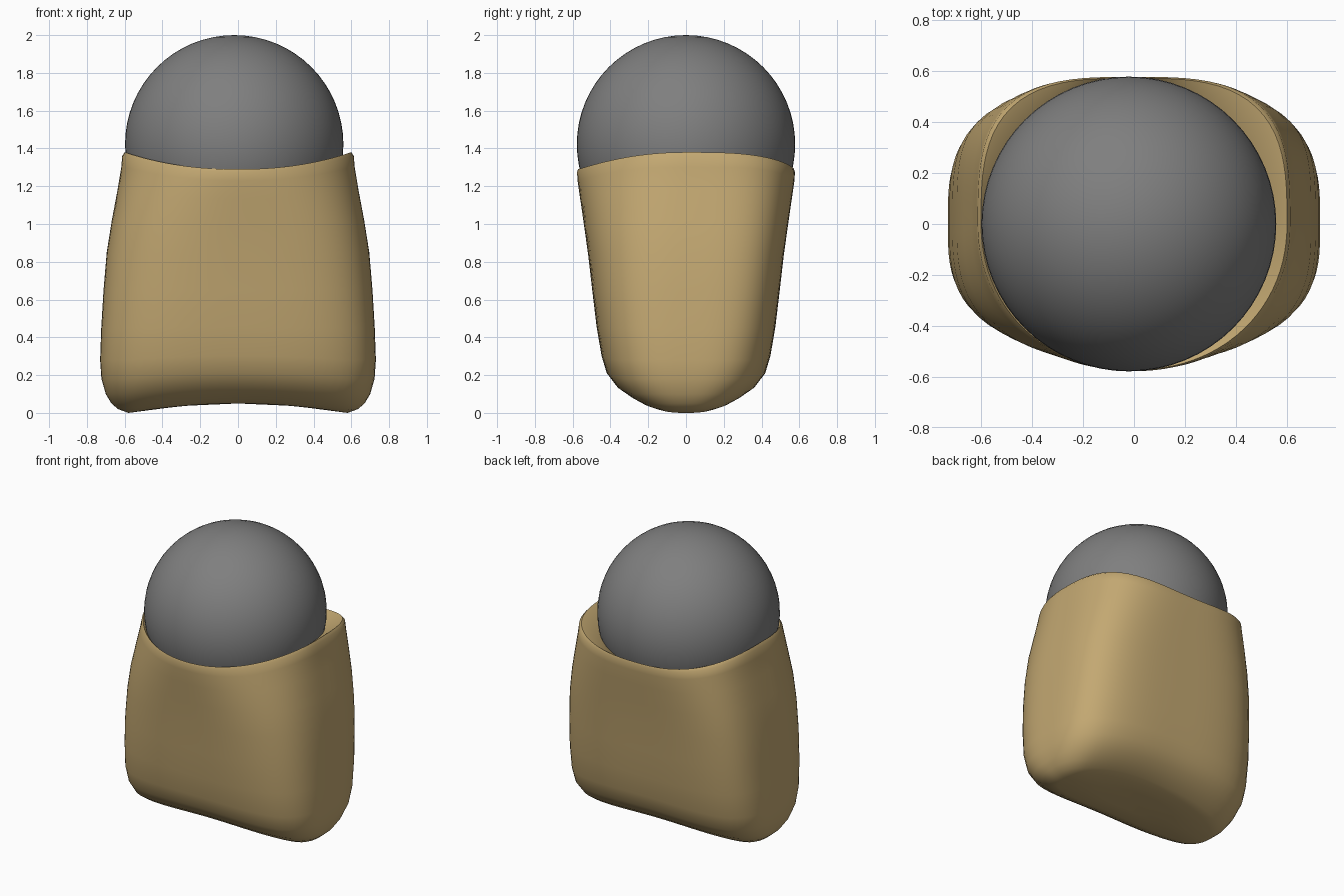
import bpy, bmesh, math

if "Cube" in bpy.data.objects:
    bpy.data.objects.remove(bpy.data.objects["Cube"], do_unlink=True)

SEGMENTS = 96
RIM = 1.38
BALL_R, BALL_X, BALL_Z = 0.578, -0.02, 1.422


def material(name, rgb):
    m = bpy.data.materials.new(name)
    m.use_nodes = True
    m.diffuse_color = (*rgb, 1)
    m.node_tree.nodes["Principled BSDF"].inputs["Base Color"].default_value = (*rgb, 1)
    return m


def finish(bm, name, mat):
    bmesh.ops.recalc_face_normals(bm, faces=bm.faces)
    mesh = bpy.data.meshes.new(name)
    bm.to_mesh(mesh)
    bm.free()
    mesh.materials.append(mat)
    obj = bpy.data.objects.new(name, mesh)
    bpy.context.collection.objects.link(obj)
    bpy.ops.object.select_all(action='DESELECT')
    obj.select_set(True)
    bpy.context.view_layer.objects.active = obj
    bpy.ops.object.shade_smooth_by_angle(angle=math.radians(40))
    return obj


tan = material("tan", (0.546, 0.392, 0.168))
grey = material("dark grey", (0.212, 0.212, 0.212))

# Body sections: height, half width, half depth, front and back squareness
sections = [
    (0.00, 0.30, 0.10, 2.6, 2.6),
    (0.00, 0.58, 0.20, 2.6, 2.6),
    (0.02, 0.635, 0.25, 2.7, 2.7),
    (0.05, 0.67, 0.30, 2.8, 2.8),
    (0.10, 0.70, 0.365, 3.0, 3.0),
    (0.18, 0.723, 0.42, 3.1, 3.3),
    (0.28, 0.73, 0.447, 3.2, 3.5),
    (0.45, 0.724, 0.473, 3.2, 3.7),
    (0.65, 0.712, 0.496, 3.1, 3.8),
    (0.85, 0.695, 0.518, 2.9, 3.8),
    (1.02, 0.668, 0.540, 2.7, 3.7),
    (1.18, 0.638, 0.560, 2.4, 3.5),
    (1.30, 0.618, 0.574, 2.2, 3.3),
    (1.36, 0.613, 0.577, 2.1, 3.2),
    (RIM, 0.600, 0.572, 2.1, 3.1),
]


def rim_dip(x):
    return 0.09 * (1 - min(1, abs(x) / 0.6) ** 2.2)


def section_ring(bm, z, a, b, front, back):
    ring = []
    for i in range(SEGMENTS):
        t = math.tau * i / SEGMENTS
        c, s = math.cos(t), math.sin(t)
        n = back if s > 0 else front
        r = (abs(c) ** n + abs(s) ** n) ** (-1 / n)
        x, y = a * c * r, b * s * r
        arch = 0.05 * max(0, 1 - (x / 0.58) ** 2) * max(0, 1 - z / 0.5)
        ring.append(bm.verts.new((x, y, z + arch - rim_dip(x) * (z / RIM) ** 4)))
    return ring


def socket_ring(bm, radius, drop):
    ring = []
    for i in range(SEGMENTS):
        t = math.tau * i / SEGMENTS
        x, y = BALL_X + radius * math.cos(t), radius * math.sin(t)
        ring.append(bm.verts.new((x, y, RIM - rim_dip(x) - drop)))
    return ring


# Body with a round socket sunk into its top
bm = bmesh.new()
rings = [section_ring(bm, *s) for s in sections]
rings += [socket_ring(bm, 0.555, 0.03), socket_ring(bm, 0.40, 0.2)]
for low, high in zip(rings, rings[1:]):
    for i in range(SEGMENTS):
        j = (i + 1) % SEGMENTS
        bm.faces.new((low[i], low[j], high[j], high[i]))
for end, height in ((rings[0], 0.05), (rings[-1], 1.05)):
    centre = bm.verts.new((0, 0, height))
    for i in range(SEGMENTS):
        bm.faces.new((end[i], end[(i + 1) % SEGMENTS], centre))
finish(bm, "body", tan)

# Ball resting in the socket
bm = bmesh.new()
bmesh.ops.create_uvsphere(bm, u_segments=64, v_segments=32, radius=BALL_R)
bmesh.ops.translate(bm, verts=bm.verts, vec=(BALL_X, 0, BALL_Z))
finish(bm, "ball", grey)
